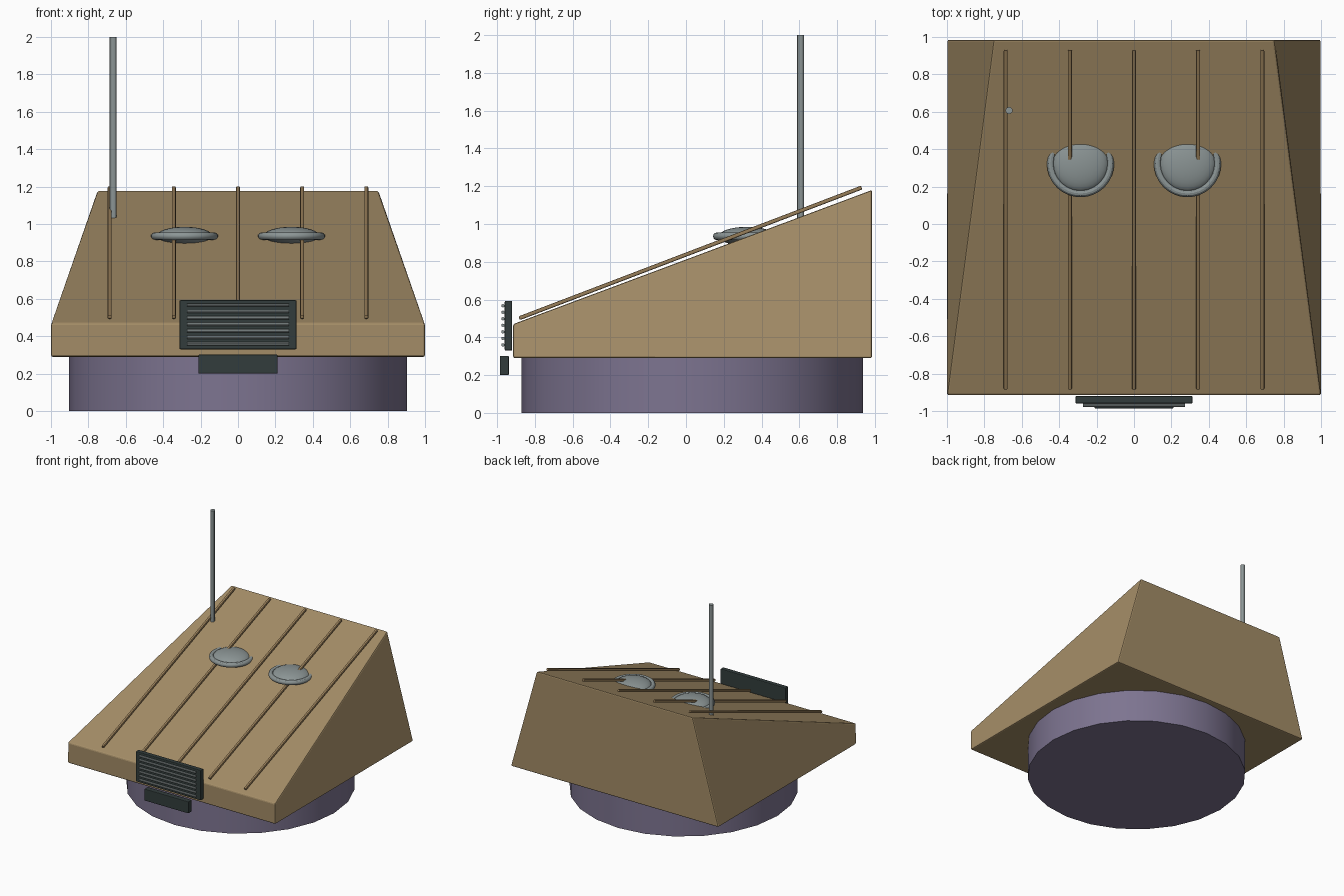
import bpy, bmesh, math
from mathutils import Vector

if "Cube" in bpy.data.objects:
    bpy.data.objects.remove(bpy.data.objects["Cube"])


def mat(name, rgb):
    m = bpy.data.materials.new(name)
    m.diffuse_color = (*rgb, 1)
    m.use_nodes = True
    m.node_tree.nodes["Principled BSDF"].inputs["Base Color"].default_value = m.diffuse_color
    return m


TAN = mat("tan", (0.37, 0.265, 0.135))
BROWN = mat("brown", (0.315, 0.21, 0.10))
PURPLE = mat("muted_purple", (0.205, 0.175, 0.28))
DARK = mat("dark_slate", (0.032, 0.046, 0.045))
GRAY = mat("metal_gray", (0.26, 0.30, 0.30))


def finish(name, m, bevel=0.0, segments=2, smooth=True):
    o = bpy.context.object
    o.name = name
    o.data.materials.append(m)
    if bevel:
        b = o.modifiers.new("bevel", "BEVEL")
        b.width, b.segments = bevel, segments
    if smooth:
        bpy.ops.object.shade_smooth_by_angle(angle=math.radians(30))
    return o


def box(name, lo, hi, m, bevel):
    size = [b - a for a, b in zip(lo, hi)]
    mid = [(a + b) / 2 for a, b in zip(lo, hi)]
    bpy.ops.mesh.primitive_cube_add(size=1, location=mid)
    bpy.context.object.scale = size
    bpy.ops.object.transform_apply(location=False, rotation=False, scale=True)
    return finish(name, m, bevel, smooth=False)


def rod(name, a, b, radius, m, sides=12):
    a, b = Vector(a), Vector(b)
    bpy.ops.mesh.primitive_cylinder_add(
        vertices=sides, radius=radius, depth=(b - a).length, location=(a + b) / 2,
        rotation=(b - a).to_track_quat("Z", "Y").to_euler())
    return finish(name, m)


# round pedestal
bpy.ops.mesh.primitive_cylinder_add(vertices=24, radius=0.903, depth=0.30,
                                    location=(0, 0.033, 0.15))
finish("pedestal", PURPLE)

# sloped wedge body with a narrower back top edge
F, B = -0.915, 0.985
bm = bmesh.new()
v = [bm.verts.new(p) for p in (
    (-1, F, 0.29), (1, F, 0.29), (1, B, 0.29), (-1, B, 0.29),
    (-1, F, 0.47), (1, F, 0.47), (0.75, B, 1.18), (-0.75, B, 1.18))]
for f in ((3, 2, 1, 0), (4, 5, 6, 7), (0, 1, 5, 4), (1, 2, 6, 5), (2, 3, 7, 6), (3, 0, 4, 7)):
    bm.faces.new([v[i] for i in f])
mesh = bpy.data.meshes.new("body")
bm.to_mesh(mesh)
bm.free()
body = bpy.data.objects.new("body", mesh)
bpy.context.collection.objects.link(body)
bpy.context.view_layer.objects.active = body
finish("body", TAN, 0.01, 2, smooth=False)

# raised ribs running up the slope
for i in range(5):
    x = (i - 2) * 0.343
    a, b = Vector((x, -0.883, 0.501)), Vector((x, 0.93, 1.193))
    bpy.ops.mesh.primitive_cube_add(
        size=1, location=(a + b) / 2,
        rotation=(math.atan2(b.z - a.z, b.y - a.y), 0, 0))
    bpy.context.object.scale = (0.021, (b - a).length, 0.021)
    bpy.ops.object.transform_apply(location=False, rotation=False, scale=True)
    finish(f"rib_{i + 1}", BROWN, 0.006, smooth=False)

# hatches: flattened dome inside a ring, half sunk into the slope
for side, x in (("left", -0.286), ("right", 0.286)):
    bpy.ops.mesh.primitive_torus_add(major_radius=0.16, minor_radius=0.02,
                                     major_segments=32, minor_segments=12,
                                     location=(x, 0.323, 0.935))
    finish(f"hatch_ring_{side}", GRAY)
    bpy.ops.mesh.primitive_uv_sphere_add(segments=24, ring_count=16, radius=1,
                                         location=(x, 0.323, 0.935))
    bpy.context.object.scale = (0.15, 0.15, 0.05)
    bpy.ops.object.transform_apply(location=False, rotation=False, scale=True)
    finish(f"hatch_dome_{side}", GRAY)

# antenna mast
rod("antenna", (-0.668, 0.607, 1.02), (-0.668, 0.607, 2.0), 0.019, GRAY)

# front grille with slats, and the block below it
box("grille_panel", (-0.313, -0.96, 0.33), (0.313, -0.92, 0.593), DARK, 0.006)
for i in range(7):
    z = 0.36 + i * 0.0345
    rod(f"grille_slat_{i + 1}", (-0.272, -0.969, z), (0.272, -0.969, z), 0.009, GRAY, 8)
box("front_block", (-0.212, -0.986, 0.20), (0.212, -0.938, 0.302), DARK, 0.005)
